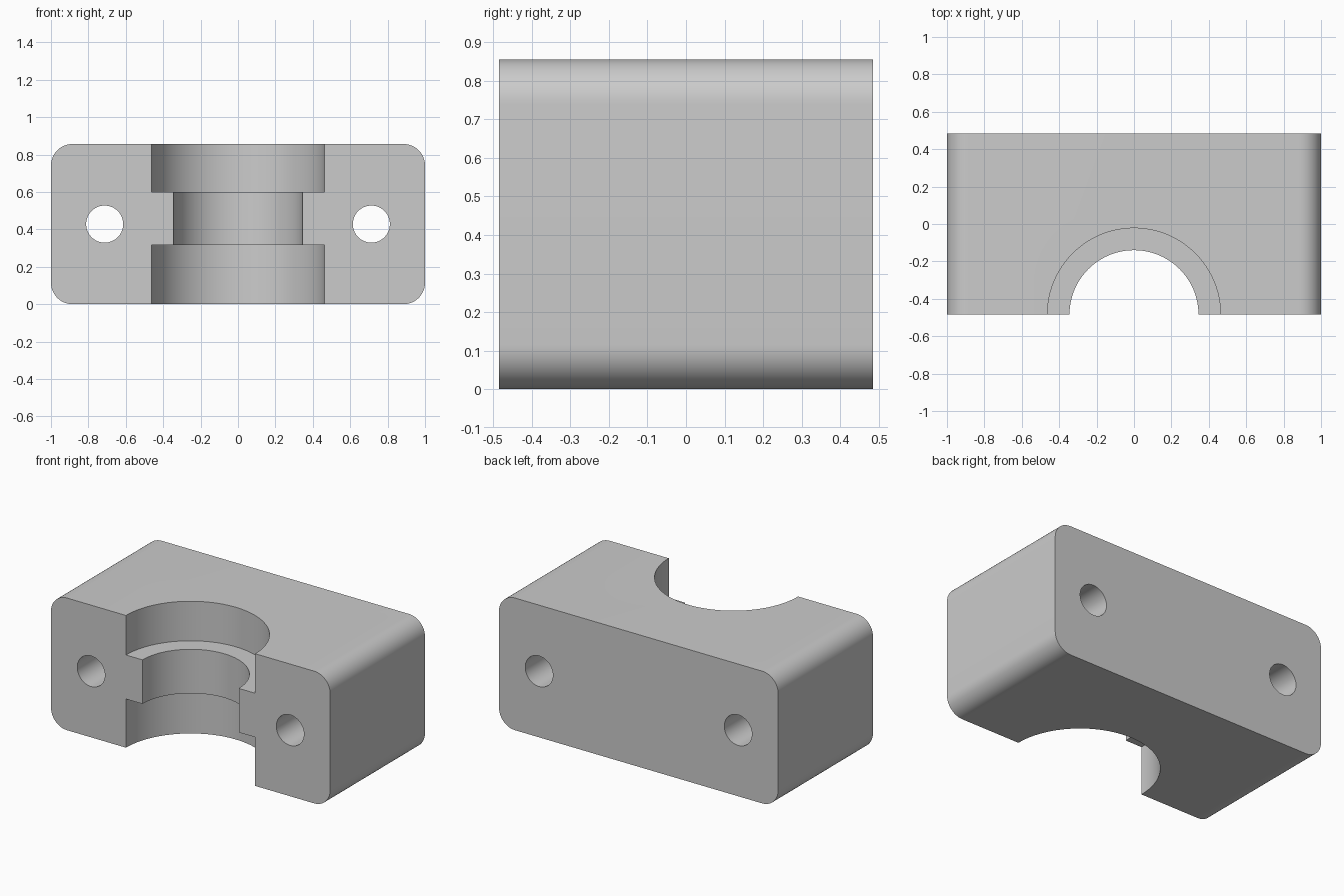
import bpy, bmesh, math

if "Cube" in bpy.data.objects:
    bpy.data.objects.remove(bpy.data.objects["Cube"])

W, D, H = 2.0, 0.97, 0.856      # overall width, depth, height
CORNER = 0.115

grey = bpy.data.materials.new("light grey")
grey.diffuse_color = (0.6, 0.6, 0.6, 1)
grey.use_nodes = True
grey.node_tree.nodes["Principled BSDF"].inputs["Base Color"].default_value = grey.diffuse_color


def make_cutter(name, radius, length, location, rotation=(0, 0, 0)):
    bpy.ops.mesh.primitive_cylinder_add(vertices=96, radius=radius, depth=length,
                                        location=location, rotation=rotation)
    ob = bpy.context.object
    ob.name = name
    ob.hide_render = True
    ob.data.materials.append(grey)
    return ob


# Block with the four edges running front to back rounded
bm = bmesh.new()
bmesh.ops.create_cube(bm, size=1)
for v in bm.verts:
    v.co.x *= W
    v.co.y *= D
    v.co.z = v.co.z * H + H / 2
long_edges = [e for e in bm.edges if abs(e.verts[0].co.y - e.verts[1].co.y) > 0.5]
bmesh.ops.bevel(bm, geom=long_edges, offset=CORNER, segments=12, profile=0.5, affect='EDGES')
mesh = bpy.data.meshes.new("clamp_block")
bm.to_mesh(mesh)
bm.free()
block = bpy.data.objects.new("clamp_block", mesh)
bpy.context.collection.objects.link(block)
mesh.materials.append(grey)

# Stepped half bore in the front face: narrow collar between two wide seats
FRONT = -D / 2
LOW, HIGH = 0.315, 0.60
cutters = [
    make_cutter("collar_bore", 0.345, 2, (0, FRONT, H / 2)),
    make_cutter("lower_seat", 0.463, LOW + 0.2, (0, FRONT, (LOW - 0.2) / 2)),
    make_cutter("upper_seat", 0.463, H + 0.2 - HIGH, (0, FRONT, (H + 0.2 + HIGH) / 2)),
]

# Bolt holes through from front to back
for side, x in (("left", -0.713), ("right", 0.713)):
    cutters.append(make_cutter(side + "_bolt_hole", 0.099, 2, (x, 0, H / 2),
                               (math.pi / 2, 0, 0)))

# Cut everything out of the block, then discard the cutters
bpy.ops.object.select_all(action='DESELECT')
block.select_set(True)
bpy.context.view_layer.objects.active = block
for cutter in cutters:
    mod = block.modifiers.new(cutter.name, 'BOOLEAN')
    mod.operation = 'DIFFERENCE'
    mod.solver = 'EXACT'
    mod.object = cutter
    bpy.ops.object.modifier_apply(modifier=mod.name)
for cutter in cutters:
    bpy.data.objects.remove(cutter)

bpy.ops.object.shade_smooth_by_angle(angle=math.radians(30))
